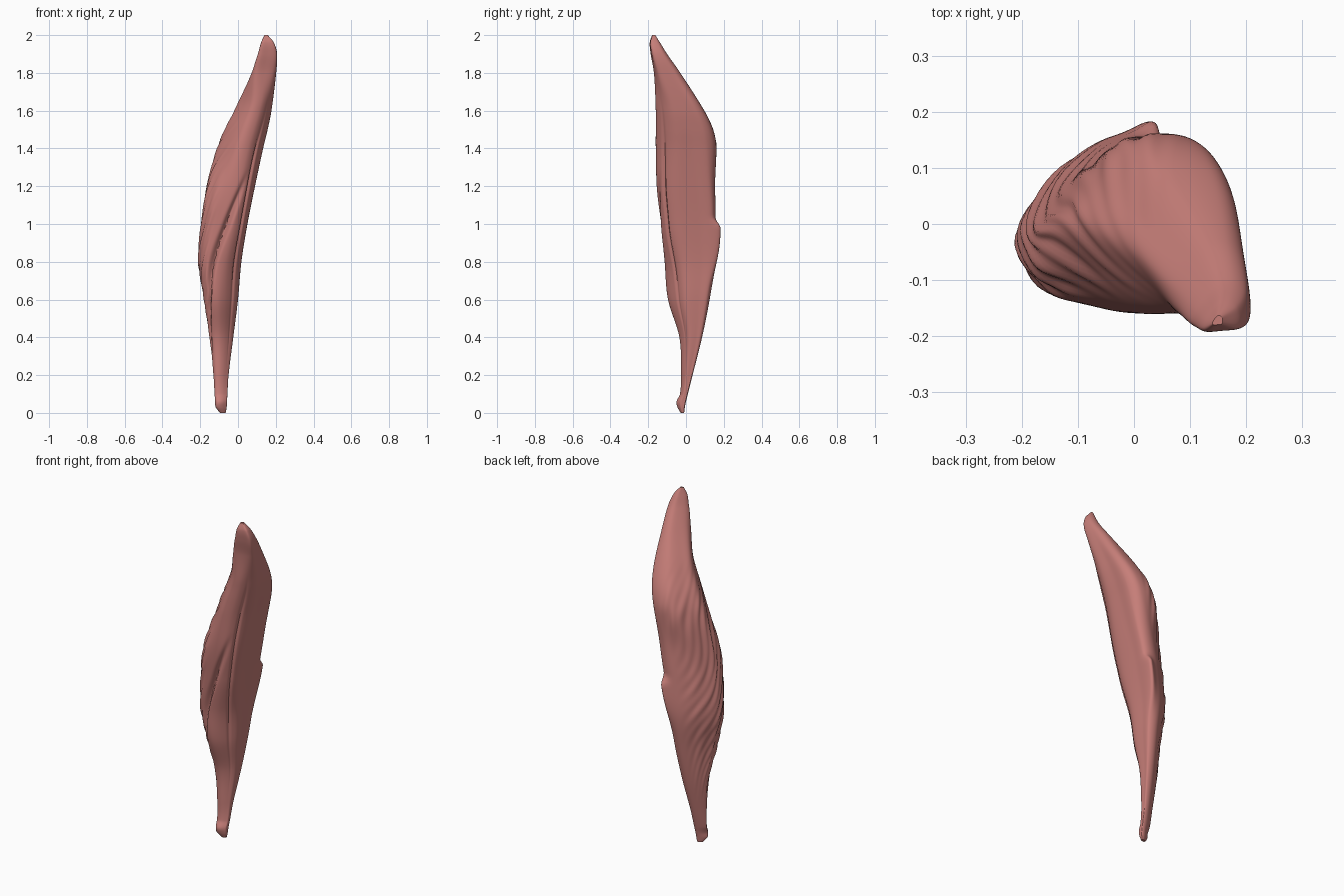
import bpy
import bmesh
import math
from mathutils import Vector

AROUND, RINGS = 128, 220

# Height, then the left/right and front/back limits of the belly
LIMITS = [
    (0, -.095, -.065, -.028, -.01),
    (.03, -.118, -.06, -.045, -.006),
    (.06, -.121, -.058, -.05, 0),
    (.1, -.124, -.056, -.032, .01),
    (.2, -.13, -.05, -.026, .035),
    (.4, -.15, -.025, -.035, .085),
    (.6, -.18, 0, -.095, .125),
    (.8, -.208, .018, -.115, .154),
    (1, -.195, .05, -.135, .156),
    (1.2, -.165, .09, -.155, .157),
    (1.4, -.11, .133, -.16, .162),
    (1.5, -.07, .157, -.16, .144),
    (1.6, -.02, .177, -.16, .097),
    (1.8, .07, .202, -.17, -.03),
    (1.9, .105, .207, -.187, -.1),
    (1.96, .122, .19, -.192, -.137),
    (2, .14, .158, -.18, -.163),
]

# Cross-sections from bottom to top: flat inner face, rounded outer face
BASE = [(1, .45), (1, .75), (.97, .96), (.7, 1), (.33, .78), (.07, .5),
        (0, .3), (.14, .06), (.38, 0), (.62, .08), (.86, .27)]
MIDDLE = [(1, .33), (1, .7), (.97, .96), (.7, 1), (.33, .8), (.07, .52),
          (0, .3), (.14, .06), (.43, 0), (.71, 0), (.9, .13)]
UPPER = [(1, .33), (1, .6), (.99, .86), (.8, 1), (.4, .97), (.12, .7),
         (0, .48), (.18, .2), (.42, 0), (.68, 0), (.87, .13)]
TIP = [(1, .22), (1, .55), (.92, .85), (.7, 1), (.45, .95), (.2, .65),
       (.03, .35), (0, .1), (.15, 0), (.5, .03), (.88, .08)]


def smoothstep(low, high, value):
    t = min(max((value - low) / (high - low), 0), 1)
    return t * t * (3 - 2 * t)


def closed_curve(points):
    """Sample a smooth closed curve and fit it to the unit square."""
    count, result = len(points), []
    for i in range(AROUND):
        index, t = divmod(i * count / AROUND, 1)
        a, b, c, d = (Vector(points[(int(index) + k) % count])
                      for k in (-1, 0, 1, 2))
        result.append(b + (c - a) * t / 2 + (a - b * 2.5 + c * 2 - d / 2) * t**2
                      + ((b - c) * 3 + d - a) * t**3 / 2)
    low = Vector(min(p[k] for p in result) for k in (0, 1))
    high = Vector(max(p[k] for p in result) for k in (0, 1))
    return [Vector((p[k] - low[k]) / (high[k] - low[k]) for k in (0, 1))
            for p in result]


def limits_at(z):
    """Interpolate the limits smoothly between the listed heights."""
    i = max(k for k in range(len(LIMITS) - 1) if LIMITS[k][0] <= z)

    def slope(k, j):
        a, b = LIMITS[max(k - 1, 0)], LIMITS[min(k + 1, len(LIMITS) - 1)]
        return (b[j] - a[j]) / (b[0] - a[0])

    a, b = LIMITS[i], LIMITS[i + 1]
    h = b[0] - a[0]
    t = (z - a[0]) / h
    ease = t * t * (3 - 2 * t)
    return [a[j] + (b[j] - a[j]) * ease
            + h * t * (1 - t) * ((1 - t) * slope(i, j) - t * slope(i + 1, j))
            for j in range(1, 5)]


def bell(t, middle, width):
    return math.exp(-((t - middle) / width) ** 2)


def groove(t, z):
    """Oblique fibres on the outer face, a front fold and an inner seam."""
    fade = smoothstep(.2, .6, z) * (1 - smoothstep(1.3, 1.7, z))
    outer = smoothstep(.28, .38, t) * (1 - smoothstep(.6, .7, t))
    wave = (math.sin(130 * (t - z / 2) + 3 * math.sin(7 * z + 9 * t))
            + math.sin(71 * (t - z / 3) + 2 * math.sin(11 * z)))
    seam = bell(t, .9, .012)
    fold = bell(t, .64 + .32 * (z - .6), .022) * (1 - smoothstep(1, 1.3, z))
    return fade * (.012 * outer * wave - .04 * seam - .1 * fold)


sections = [closed_curve(s) for s in (BASE, MIDDLE, UPPER, TIP)]
blends = [(.6, 1), (1.05, 1.45), (1.62, 1.88)]
bm = bmesh.new()
rings = []
for r in range(RINGS + 1):
    # Rings crowd together at both rounded ends
    f = r / RINGS
    z = 2 * (f - .9 * math.sin(2 * math.pi * f) / (2 * math.pi))
    z = min(max(z, 0), 2)
    x0, x1, y0, y1 = limits_at(z)
    # Small torn flap on the rear inner edge
    flap = smoothstep(.65, .97, z) * (1 - smoothstep(.98, 1.04, z))
    ring = []
    for i in range(AROUND):
        t = i / AROUND
        p = sections[0][i]
        for section, (low, high) in zip(sections[1:], blends):
            p = p.lerp(section[i], smoothstep(low, high, z))
        p = p + (p - Vector((.5, .5))) * groove(t, z) * 2
        pull = flap * bell(t, .19, .045)
        ring.append(bm.verts.new((x0 + (x1 - x0) * p.x + .004 * pull,
                                  y0 + (y1 - y0) * p.y + .036 * pull, z)))
    rings.append(ring)

# Skin the rings and close both ends
for a, b in zip(rings, rings[1:]):
    for i in range(AROUND):
        j = (i + 1) % AROUND
        bm.faces.new((a[i], a[j], b[j], b[i]))
bm.faces.new(reversed(rings[0]))
bm.faces.new(rings[-1])
bmesh.ops.recalc_face_normals(bm, faces=bm.faces)

cube = bpy.data.objects.get("Cube")
if cube:
    bpy.data.objects.remove(cube, do_unlink=True)

mesh = bpy.data.meshes.new("muscle_belly")
bm.to_mesh(mesh)
bm.free()
muscle = bpy.data.objects.new("muscle_belly", mesh)
bpy.context.collection.objects.link(muscle)

# Muscle colour
color = (.57, .21, .19, 1)
material = bpy.data.materials.new("muscle_red")
material.use_nodes = True
material.diffuse_color = color
shader = next(n for n in material.node_tree.nodes if n.type == "BSDF_PRINCIPLED")
shader.inputs["Base Color"].default_value = color
shader.inputs["Roughness"].default_value = .6
mesh.materials.append(material)

bpy.ops.object.select_all(action="DESELECT")
muscle.select_set(True)
bpy.context.view_layer.objects.active = muscle
bpy.ops.object.shade_smooth_by_angle(angle=math.radians(50))
